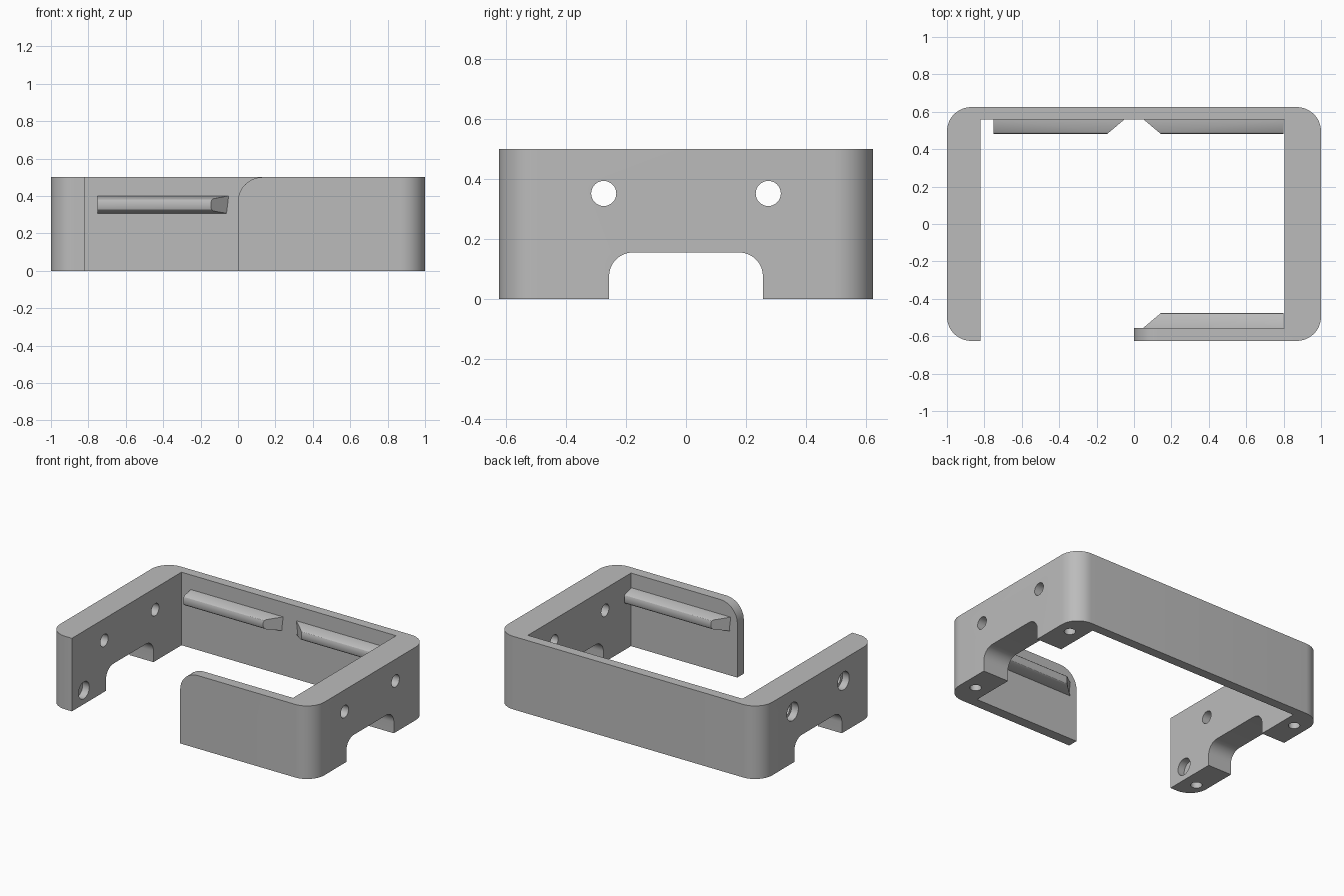
import bpy, bmesh, math
from mathutils import Vector

old = bpy.data.objects.get("Cube")
if old:
    bpy.data.objects.remove(old, do_unlink=True)

grey = bpy.data.materials.new("plain grey")
grey.use_nodes = True
colour = (0.5, 0.5, 0.5, 1)
grey.diffuse_color = colour
grey.node_tree.nodes["Principled BSDF"].inputs["Base Color"].default_value = colour


def loft(name, first, last):
    """Closed solid between two matching rings of points."""
    bm = bmesh.new()
    a = [bm.verts.new(p) for p in first]
    b = [bm.verts.new(p) for p in last]
    bm.faces.new(a)
    bm.faces.new(b)
    for i in range(len(a)):
        j = (i + 1) % len(a)
        bm.faces.new((a[i], a[j], b[j], b[i]))
    bmesh.ops.recalc_face_normals(bm, faces=bm.faces)
    mesh = bpy.data.meshes.new(name)
    bm.to_mesh(mesh)
    bm.free()
    mesh.materials.append(grey)
    obj = bpy.data.objects.new(name, mesh)
    bpy.context.collection.objects.link(obj)
    return obj


def prism(name, points, axis, lo, hi):
    """Extrude a flat outline along the given axis."""
    place = {"x": lambda a, b, t: (t, a, b),
             "y": lambda a, b, t: (a, t, b),
             "z": lambda a, b, t: (a, b, t)}[axis]
    return loft(name, [place(a, b, lo) for a, b in points],
                [place(a, b, hi) for a, b in points])


def arc(cx, cy, r, start, end, steps=12):
    angles = [math.radians(start + (end - start) * i / steps) for i in range(steps + 1)]
    return [(cx + r * math.cos(t), cy + r * math.sin(t)) for t in angles]


def circle(cx, cy, r):
    return arc(cx, cy, r, 0, 360, 32)[:-1]


def smooth(obj):
    bpy.ops.object.select_all(action="DESELECT")
    obj.select_set(True)
    bpy.context.view_layer.objects.active = obj
    bpy.ops.object.shade_smooth_by_angle(angle=math.radians(30))


# Open frame: rounded outside, square inside, gap in the front wall
W, D, H, R = 1.0, 0.625, 0.5, 0.13
outline = [(0, -D)]
outline += arc(W - R, R - D, R, -90, 0)
outline += arc(W - R, D - R, R, 0, 90)
outline += arc(R - W, D - R, R, 90, 180)
outline += arc(R - W, R - D, R, 180, 270)
outline += [(-0.82, -D), (-0.82, 0.56), (0.805, 0.56), (0.805, -0.555), (0, -0.555)]
frame = prism("frame", outline, "z", 0, H)

# Notch under both side walls
notch = [(0.257, -0.1)] + arc(0.177, 0.075, 0.08, 0, 90)
notch += arc(-0.177, 0.075, 0.08, 90, 180) + [(-0.257, -0.1)]
cutters = [prism("notch_cutter", notch, "x", -1.2, 1.2)]

# Rounded top corner at the free end of the front wall
corner = arc(R, H - R, R, 180, 90) + [(R, 0.6), (-0.1, 0.6), (-0.1, H - R)]
cutters.append(prism("corner_cutter", corner, "y", -0.7, -0.5))

# Cross holes, counterbored on the outside of the right wall
for y in (-0.275, 0.275):
    cutters.append(prism("hole_cutter", circle(y, 0.352, 0.042), "x", -1.2, 1.2))
    cutters.append(prism("counterbore_cutter", circle(y, 0.352, 0.062), "x", -1.2, -0.95))

# Blind socket inside the right wall near the front
cutters.append(prism("socket_cutter", circle(-0.495, 0.095, 0.058), "x", -0.87, -0.7))

# Blind holes in the feet
for x, y in ((0.905, -0.45), (0.905, 0.46), (-0.91, 0.46), (-0.92, -0.495)):
    cutters.append(prism("foot_hole_cutter", circle(x, y, 0.036), "z", -0.1, 0.12))

bpy.context.view_layer.objects.active = frame
for cutter in cutters:
    cutter.hide_render = True
    mod = frame.modifiers.new("cut", "BOOLEAN")
    mod.operation = "DIFFERENCE"
    mod.solver = "EXACT"
    mod.object = cutter
    bpy.ops.object.modifier_apply(modifier=mod.name)
    bpy.data.objects.remove(cutter, do_unlink=True)
smooth(frame)

# Ribs on the inner walls: softened wedge section, one end sloping to the wall
half = [(-0.01, 0.0475), (0, 0.0475), (0.068, 0.033), (0.076, 0.026), (0.08, 0.014)]
section = half + [(d, -h) for d, h in reversed(half)]


def rib(name, x_square, x_taper, wall_y, inward):
    step = math.copysign(0.095, x_square - x_taper)
    ends = []
    for x, slope in ((x_square, 0), (x_taper, step)):
        ends.append([Vector((x + slope * max(d, 0) / 0.08, wall_y + inward * d, 0.3525 + h))
                     for d, h in section])
    smooth(loft(name, *ends))


rib("back_rib_right", -0.75, -0.05, 0.56, -1)
rib("back_rib_left", 0.8, 0.05, 0.56, -1)
rib("front_rib", 0.8, 0.05, -0.555, 1)
